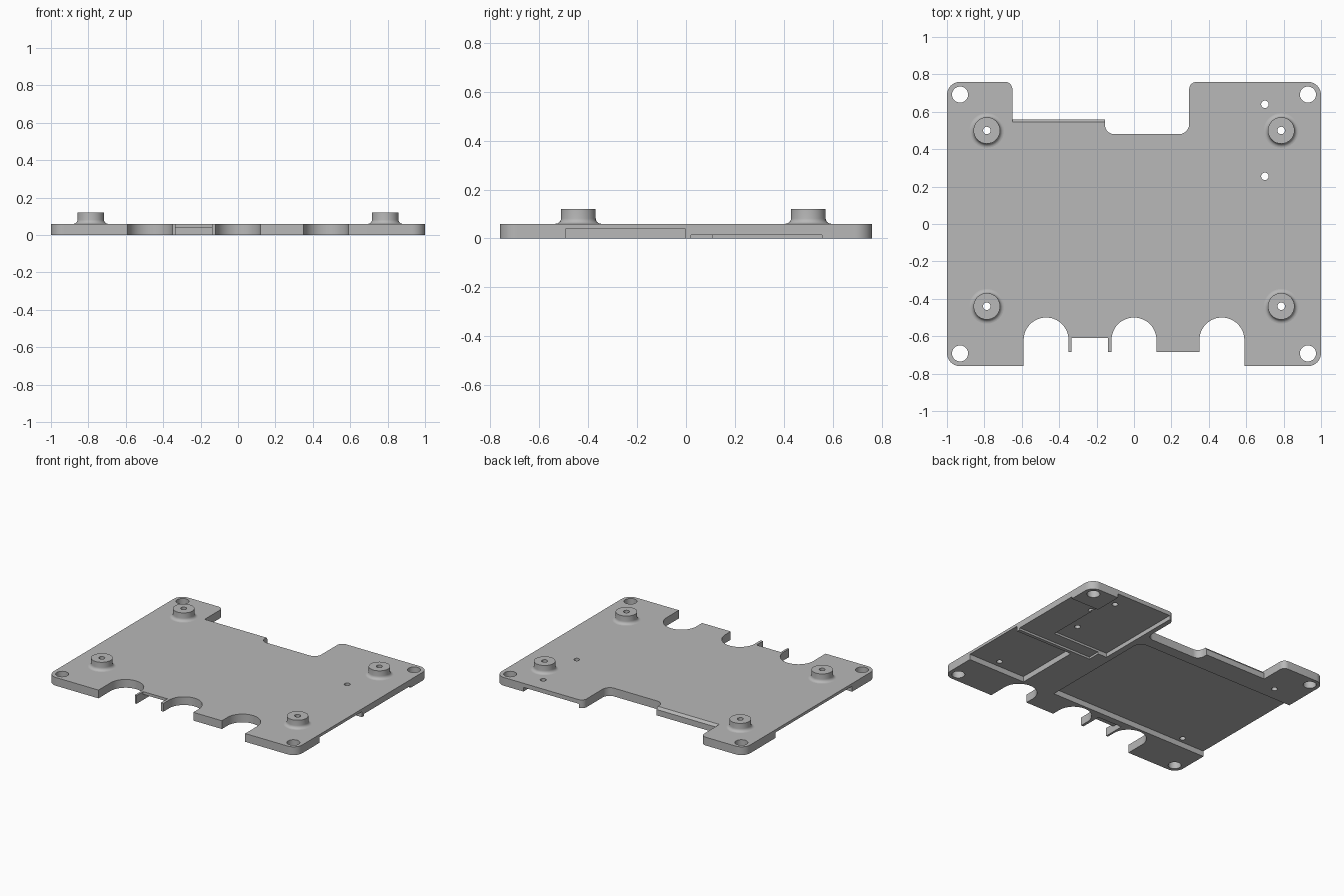
import bpy, bmesh, math
from mathutils import Vector

if "Cube" in bpy.data.objects:
    bpy.data.objects.remove(bpy.data.objects["Cube"])

grey = bpy.data.materials.new("plain grey")
grey.diffuse_color = (0.48, 0.48, 0.48, 1)
grey.use_nodes = True
grey.node_tree.nodes["Principled BSDF"].inputs["Base Color"].default_value = grey.diffuse_color
TOP = 0.06
BOSSES = [(x, y) for x in (-0.787, 0.787) for y in (-0.44, 0.50)]


def make_object(name, bm):
    bmesh.ops.recalc_face_normals(bm, faces=bm.faces)
    mesh = bpy.data.meshes.new(name)
    bm.to_mesh(mesh)
    bm.free()
    mesh.materials.append(grey)
    ob = bpy.data.objects.new(name, mesh)
    bpy.context.collection.objects.link(ob)
    return ob


def rounded(corners, steps=12):
    """Replace each (x, y, radius) right-angle corner by an arc."""
    pts = []
    for i, (x, y, r) in enumerate(corners):
        p = Vector((x, y))
        if r == 0:
            pts.append(p)
            continue
        a = (Vector(corners[i - 1][:2]) - p).normalized() * r
        b = (Vector(corners[(i + 1) % len(corners)][:2]) - p).normalized() * r
        for k in range(steps + 1):
            t = k / steps * math.pi / 2
            pts.append(p + a * (1 - math.sin(t)) + b * (1 - math.cos(t)))
    return pts


def prism(name, points, z0, z1):
    bm = bmesh.new()
    face = bm.faces.new([bm.verts.new((p[0], p[1], z0)) for p in points])
    new = bmesh.ops.extrude_face_region(bm, geom=[face])["geom"]
    bmesh.ops.translate(bm, vec=(0, 0, z1 - z0),
                        verts=[v for v in new if isinstance(v, bmesh.types.BMVert)])
    return make_object(name, bm)


def circle(cx, cy, r, n=32):
    return [(cx + r * math.cos(2 * math.pi * k / n),
             cy + r * math.sin(2 * math.pi * k / n)) for k in range(n)]


def smooth(ob):
    bpy.ops.object.select_all(action='DESELECT')
    ob.select_set(True)
    bpy.context.view_layer.objects.active = ob
    bpy.ops.object.shade_smooth_by_angle(angle=math.radians(30))


def cut(target, cutter):
    mod = target.modifiers.new("cut", 'BOOLEAN')
    mod.operation = 'DIFFERENCE'
    mod.solver = 'EXACT'
    mod.object = cutter
    bpy.context.view_layer.objects.active = target
    bpy.ops.object.modifier_apply(modifier=mod.name)
    bpy.data.objects.remove(cutter)


# Base plate outline: scalloped front, stepped notch in the back
R = 0.1199
outline = [(-1, -.76, .07), (-.59, -.76, 0), (-.59, -.5, R), (-.35, -.5, R),
           (-.35, -.685, 0), (-.335, -.685, 0), (-.335, -.61, 0), (-.14, -.61, 0),
           (-.14, -.685, 0), (-.12, -.685, 0), (-.12, -.5, R), (.12, -.5, R),
           (.12, -.685, 0), (.35, -.685, 0), (.35, -.5, R), (.59, -.5, R),
           (.59, -.76, 0), (1, -.76, .07), (1, .76, .07), (.295, .76, .04),
           (.295, .48, .055), (-.155, .48, .05), (-.155, .56, 0), (-.65, .56, 0),
           (-.65, .76, .04), (-1, .76, .07)]
plate = prism("base_plate", rounded(outline), 0, TOP)

# Underside pockets: x0, x1, y0, y1, depth, corner radius
pockets = [(-1.1, .285, -.48, .40, .04, .06),
           (.54, 1.1, -.49, -.005, .04, 0),
           (.40, 1.1, .02, .555, .015, 0),
           (.33, .775, .11, .9, .03, 0),
           (-.335, -.14, -.65, -.53, .04, 0)]
for x0, x1, y0, y1, depth, r in pockets:
    pts = rounded([(x0, y0, 0), (x1, y0, 0), (x1, y1, r), (x0, y1, 0)])
    cut(plate, prism("pocket_cutter", pts, -.05, depth))

# Corner holes, boss bores and two small pin holes
holes = [(sx * .93, sy * .692, .043) for sx in (-1, 1) for sy in (-1, 1)]
holes += [(x, y, .02) for x, y in BOSSES]
holes += [(.70, .64, .02), (.70, .255, .02)]
for x, y, r in holes:
    cut(plate, prism("hole_cutter", circle(x, y, r), -.05, .1))

# Softened top edge of the shallow back notch
bm = bmesh.new()
section = [(.545, .0601), (.5601, .042), (.59, .042), (.59, .08), (.545, .08)]
face = bm.faces.new([bm.verts.new((-.649, y, z)) for y, z in section])
new = bmesh.ops.extrude_face_region(bm, geom=[face])["geom"]
bmesh.ops.translate(bm, vec=(.4945, 0, 0),
                    verts=[v for v in new if isinstance(v, bmesh.types.BMVert)])
cut(plate, make_object("edge_cutter", bm))
smooth(plate)

# Standoff bosses: turned profile with a filleted foot and a bore
profile = [(.071 + .022 * (1 - math.sin(a)), TOP + .022 * (1 - math.cos(a)))
           for a in [k / 6 * math.pi / 2 for k in range(7)]]
profile += [(.071, .12), (.02, .12), (.02, TOP)]
for i, (cx, cy) in enumerate(BOSSES):
    bm = bmesh.new()
    n = 32
    rings = [[bm.verts.new((x, y, z)) for x, y in circle(cx, cy, r, n)]
             for r, z in profile]
    for lower, upper in zip(rings, rings[1:]):
        for k in range(n):
            j = (k + 1) % n
            bm.faces.new((lower[k], lower[j], upper[j], upper[k]))
    smooth(make_object(f"standoff_boss_{i + 1}", bm))
